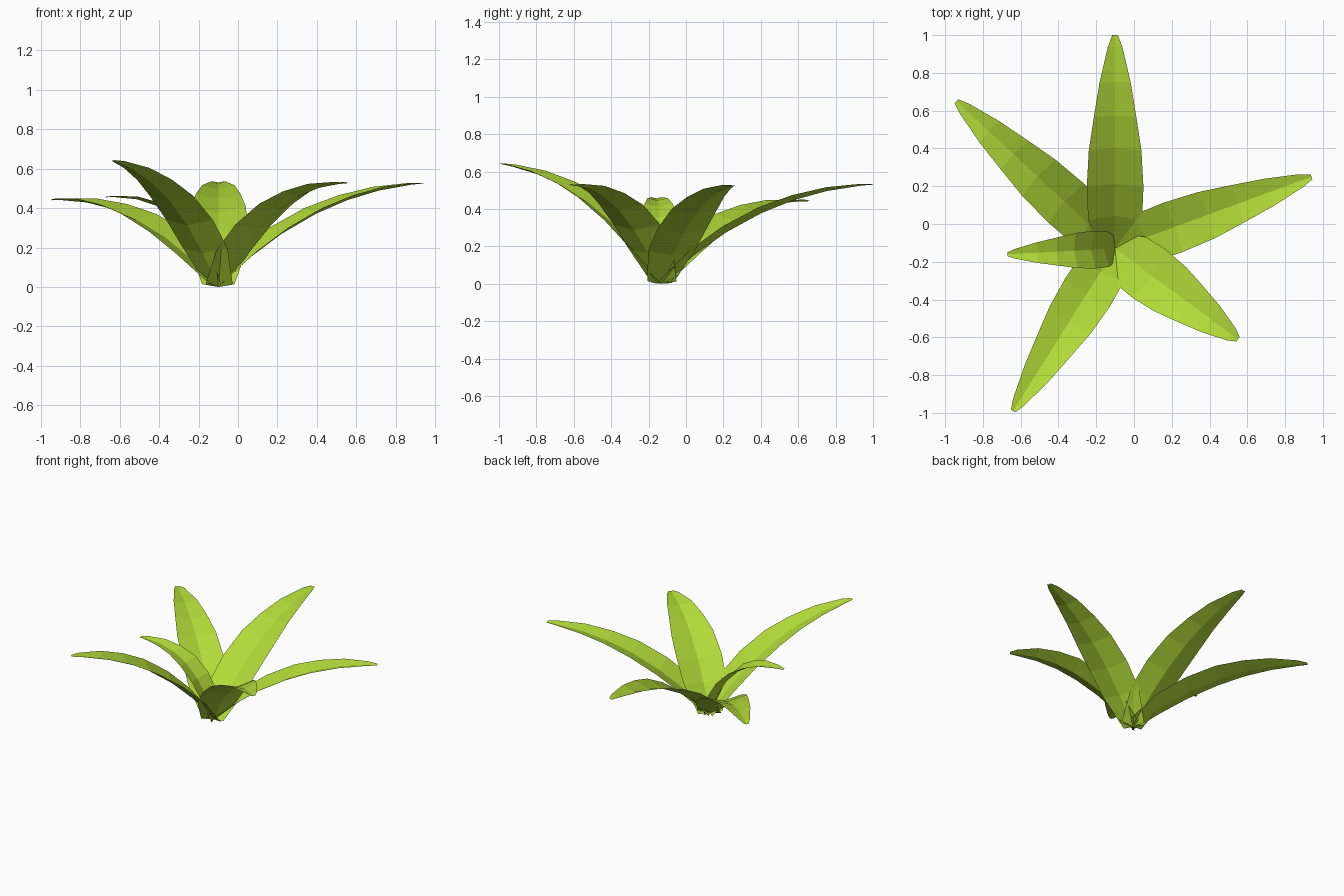
import bpy, bmesh, math
from mathutils import Vector

cube = bpy.data.objects.get("Cube")
if cube:
    bpy.data.objects.remove(cube)

green = bpy.data.materials.new("leaf_green")
green.use_nodes = True
color = (0.44, 0.71, 0.04, 1)
green.diffuse_color = color
green.node_tree.nodes["Principled BSDF"].inputs["Base Color"].default_value = color

ROOT = Vector((-0.1, -0.13, 0.0))
FOLD = 0.25  # how far the leaf edges rise above the midrib

# Position along the leaf and share of the full half width
OUTLINE = [(0, 0.55), (0.17, 0.95), (0.33, 1), (0.5, 0.93),
           (0.65, 0.75), (0.8, 0.55), (0.95, 0.26), (1, 0.1)]


def leaf(name, tip, bend, half_width):
    """Folded leaf blade along an arching midrib; bend is (reach, height)."""
    tip = Vector(tip)
    out = Vector((tip.x - ROOT.x, tip.y - ROOT.y, 0)).normalized()
    side = Vector((-out.y, out.x, 0))
    mid = ROOT + out * bend[0] + Vector((0, 0, bend[1]))
    bm = bmesh.new()
    previous = None
    for t, share in OUTLINE:
        centre = ROOT * (1 - t) ** 2 + mid * 2 * t * (1 - t) + tip * t * t
        tangent = ((mid - ROOT) * (1 - t) + (tip - mid) * t).normalized()
        up = tangent.cross(side)
        w = half_width * share
        row = [bm.verts.new(centre + side * w * s + up * w * FOLD * abs(s))
               for s in (-1, 0, 1)]
        if previous:
            for i in range(2):
                bm.faces.new((previous[i], row[i], row[i + 1], previous[i + 1]))
        previous = row
    bm.normal_update()
    if sum(f.normal.z for f in bm.faces) < 0:
        bmesh.ops.reverse_faces(bm, faces=bm.faces[:])
    mesh = bpy.data.meshes.new(name)
    bm.to_mesh(mesh)
    bm.free()
    mesh.materials.append(green)
    bpy.context.collection.objects.link(bpy.data.objects.new(name, mesh))


# Rosette of arching leaves
leaf("back_leaf", (-0.1, 1.0, 0.53), (0.5, 0.49), 0.15)
leaf("back_right_leaf", (-0.94, 0.65, 0.44), (0.55, 0.46), 0.14)
leaf("front_right_leaf", (-0.64, -0.99, 0.64), (0.42, 0.55), 0.14)
leaf("front_left_leaf", (0.55, -0.61, 0.525), (0.36, 0.52), 0.155)
leaf("left_leaf", (0.94, 0.25, 0.525), (0.5, 0.48), 0.14)
leaf("small_right_leaf", (-0.67, -0.16, 0.455), (0.15, 0.48), 0.1)
